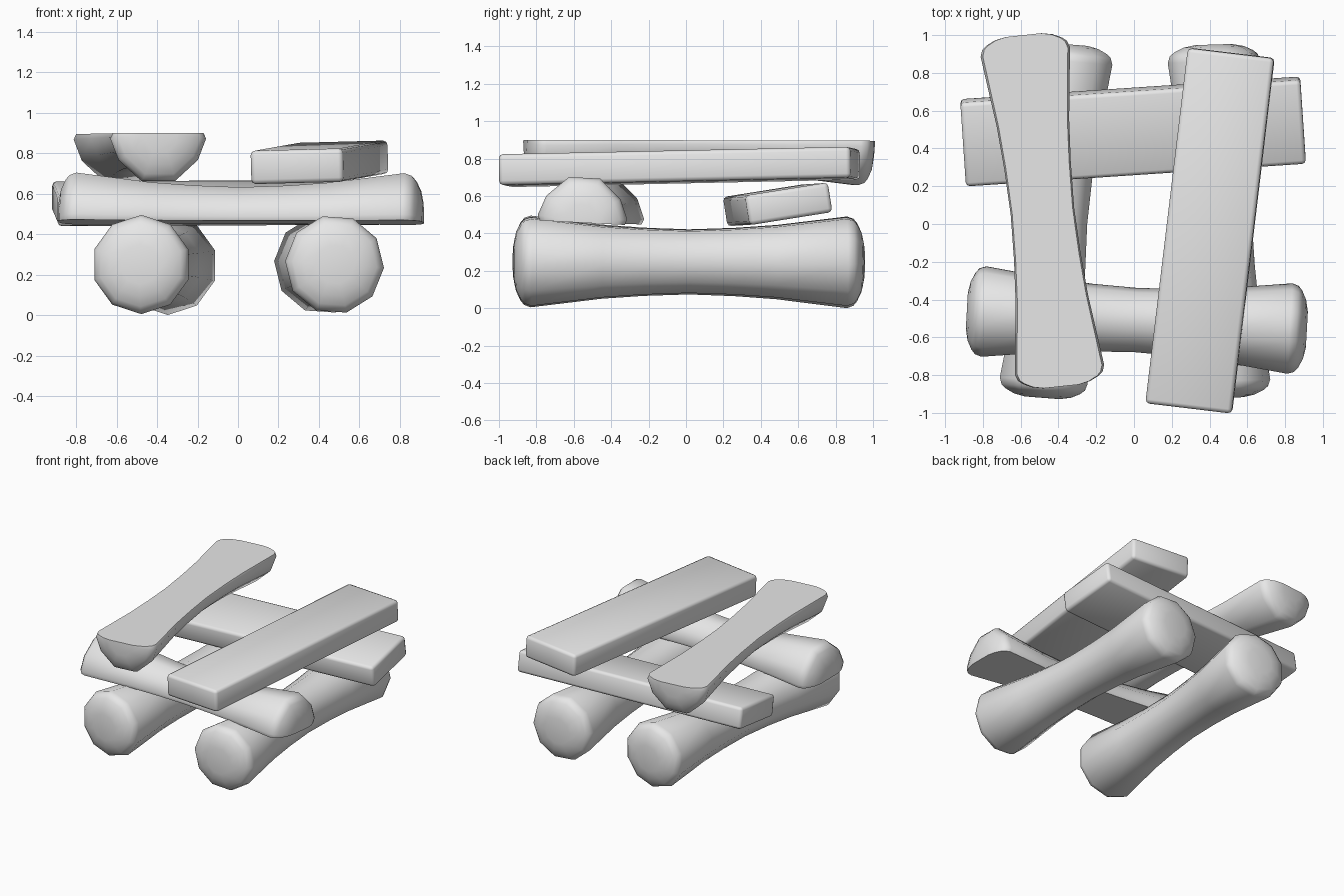
import bpy, bmesh
from math import sin, cos, pi, radians
from mathutils import Matrix, Vector

cube = bpy.data.objects.get("Cube")
if cube:
    bpy.data.objects.remove(cube, do_unlink=True)

wood = bpy.data.materials.new("plain_grey")
wood.use_nodes = True
GREY = (0.8, 0.8, 0.8, 1)
wood.diffuse_color = GREY
wood.node_tree.nodes["Principled BSDF"].inputs["Base Color"].default_value = GREY


def frame(start, end, roll):
    """Matrix whose Y axis runs from start to end, centred between them."""
    a, b = Vector(start), Vector(end)
    y = (b - a).normalized()
    x = y.cross(Vector((0, 0, 1))).normalized()
    z = x.cross(y)
    axes = Matrix((x, y, z)).transposed().to_4x4()
    turn = Matrix.Rotation(radians(roll), 4, 'Y')
    return Matrix.Translation((a + b) / 2) @ axes @ turn, (b - a).length


def finish(name, bm, matrix):
    bmesh.ops.recalc_face_normals(bm, faces=bm.faces)
    mesh = bpy.data.meshes.new(name)
    bm.to_mesh(mesh)
    bm.free()
    mesh.transform(matrix)
    mesh.materials.append(wood)
    obj = bpy.data.objects.new(name, mesh)
    bpy.context.collection.objects.link(obj)
    bpy.ops.object.select_all(action='DESELECT')
    obj.select_set(True)
    bpy.context.view_layer.objects.active = obj
    bpy.ops.object.shade_smooth_by_angle(angle=radians(50))
    return obj


# Cross-sections: a whole ten-sided log, and a split log with its flat side down
ROUND = [(cos(pi / 2 + i * pi / 5), sin(pi / 2 + i * pi / 5)) for i in range(10)]
SIDE = [(0.95, 0), (1, 0.12), (0.83, 0.56), (0.35, 1)]
SPLIT = SIDE + [(-x, z) for x, z in reversed(SIDE)]

# Distance in from the end, and radius there: domed tip, then a pinched waist
TIP = [(0, 0.4), (0.012, 0.65), (0.035, 0.85), (0.055, 0.95), (0.09, 1)]


def log(name, section, radius, start, end, roll=0):
    matrix, length = frame(start, end, roll)
    half = TIP + [(length * 0.25, 0.81), (length * 0.37, 0.745)]
    stations = [(d - length / 2, r) for d, r in half]
    stations += [(0, 0.71)] + [(-y, r) for y, r in reversed(stations)]
    bm = bmesh.new()
    rings = [[bm.verts.new((x * r * radius, y, z * r * radius)) for x, z in section]
             for y, r in stations]
    n = len(section)
    for a, b in zip(rings, rings[1:]):
        for i in range(n):
            j = (i + 1) % n
            bm.faces.new((a[i], a[j], b[j], b[i]))
    bm.faces.new(rings[0])
    bm.faces.new(rings[-1])
    return finish(name, bm, matrix)


def plank(name, width, thickness, start, end, roll=0):
    matrix, length = frame(start, end, roll)
    bm = bmesh.new()
    bmesh.ops.create_cube(bm, size=1)
    bmesh.ops.scale(bm, vec=(width, length, thickness), verts=bm.verts)
    bmesh.ops.bevel(bm, geom=bm.edges[:], offset=0.022, segments=2,
                    profile=0.5, affect='EDGES')
    return finish(name, bm, matrix)


# Bottom layer: two round logs running front to back
log("lower_right_log", ROUND, 0.245, (-0.485, -0.92, 0.25), (-0.34, 0.95, 0.245))
log("lower_left_log", ROUND, 0.245, (0.48, -0.92, 0.25), (0.42, 0.95, 0.25), -14)

# Middle layer: split log in front, plank behind, both running sideways
log("front_split_log", SPLIT, 0.24, (-0.885, -0.46, 0.46), (0.915, -0.56, 0.457), -3)
plank("rear_plank", 0.45, 0.16, (-0.905, 0.43, 0.55), (0.895, 0.55, 0.558), 9)

# Top layer: upturned split log and a plank, both running front to back
log("upper_split_log", SPLIT, 0.238, (-0.385, -0.86, 0.9), (-0.585, 1.0, 0.895), 180)
plank("upper_plank", 0.46, 0.165, (0.29, -0.975, 0.735), (0.515, 0.905, 0.775), -1.5)
